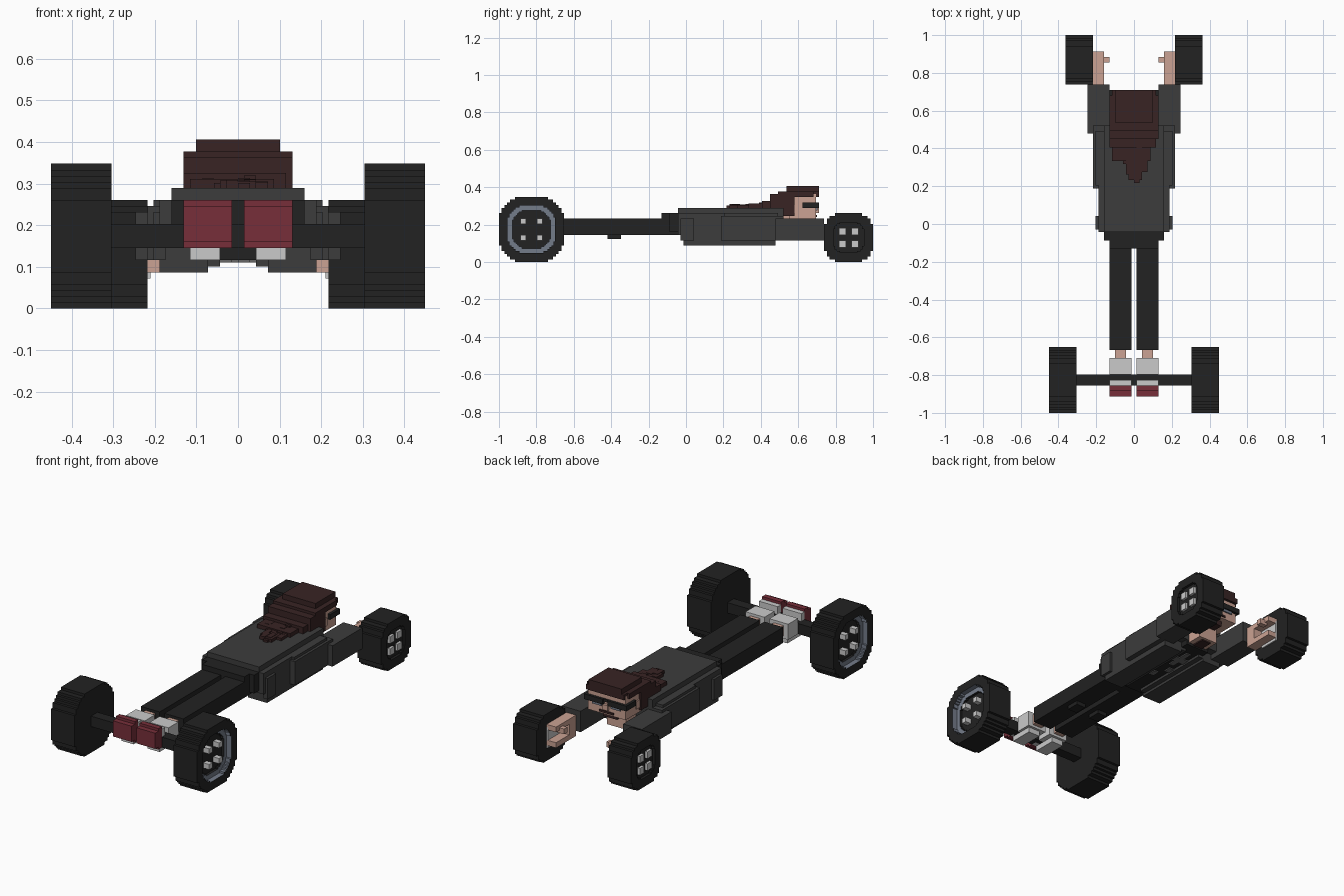
import bpy
import bmesh
import random
from mathutils import Vector

UNIT = 1 / 69  # edge length of one block

default_cube = bpy.data.objects.get("Cube")
if default_cube:
    bpy.data.objects.remove(default_cube)


def make_material(name, hex_colour):
    """Flat colour from an sRGB hex string, stored as linear values."""
    srgb = [int(hex_colour[i:i + 2], 16) / 255 for i in (0, 2, 4)]
    linear = [((c + 0.055) / 1.055) ** 2.4 for c in srgb] + [1]
    mat = bpy.data.materials.new(name)
    mat.use_nodes = True
    mat.diffuse_color = linear
    shader = mat.node_tree.nodes["Principled BSDF"]
    shader.inputs["Base Color"].default_value = linear
    shader.inputs["Roughness"].default_value = 0.9
    return mat


black = make_material("black", "222222")
jacket_grey = make_material("jacket grey", "3c3c3c")
hair_brown = make_material("hair brown", "382424")
skin = make_material("skin", "cba293")
white = make_material("off white", "cacaca")
red = make_material("sole red", "772f3a")
steel = make_material("steel", "747c8a")
print_grey = make_material("print grey", "666666")


def finish(name, bm, materials):
    bmesh.ops.recalc_face_normals(bm, faces=bm.faces)
    mesh = bpy.data.meshes.new(name)
    bm.to_mesh(mesh)
    bm.free()
    for mat in materials:
        mesh.materials.append(mat)
    obj = bpy.data.objects.new(name, mesh)
    bpy.context.scene.collection.objects.link(obj)
    return obj


def blocks(name, mat, *boxes):
    """One object from boxes given as x, y and z ranges in block units."""
    bm = bmesh.new()
    for x0, x1, y0, y1, z0, z1 in boxes:
        low, high = Vector((x0, y0, z0)), Vector((x1, y1, z1))
        cube = bmesh.ops.create_cube(bm, size=1)["verts"]
        for vert in cube:
            size = high - low
            vert.co = ((low + high) / 2 + vert.co * size) * UNIT
    return finish(name, bm, [mat])


def pair(name, mat, *boxes):
    """The same blocks on the left and mirrored on the right."""
    blocks("left_" + name, mat, *boxes)
    flipped = [(-b[1], -b[0], *b[2:]) for b in boxes]
    blocks("right_" + name, mat, *flipped)


def stepped_outline(radius, cuts):
    """Octagon-like outline whose corners are cut in block steps."""
    corner = []
    for row, cut in enumerate(cuts):
        corner.append((radius - cut, radius - row))
        corner.append((radius - cut, radius - row - 1))
    corner.append((radius, radius - len(cuts)))
    points = []
    for turn in range(4):
        points += corner
        corner = [(b, -a) for a, b in corner]
    return points


def wheel(name, side, y, radius, cuts, rings):
    """Sweep the outline through (scale, x, material) rings and cap both ends."""
    bm = bmesh.new()
    outline = stepped_outline(radius, cuts)
    loops = []
    for scale, x, mat_index in rings:
        loops.append([bm.verts.new(Vector((side * x, y + a * scale, radius + b * scale)) * UNIT)
                      for a, b in outline])
    count = len(outline)
    for ring, inner, outer in zip(rings[1:], loops, loops[1:]):
        for i in range(count):
            j = (i + 1) % count
            face = bm.faces.new((inner[i], inner[j], outer[j], outer[i]))
            face.material_index = ring[2]
    bm.faces.new(loops[0])
    bm.faces.new(loops[-1])
    finish(name, bm, [black, steel])


# Wheels: large pair at the feet with a steel ring, small pair at the hands
for side, label in ((1, "left"), (-1, "right")):
    wheel(label + "_front_wheel", side, -57, 12, (6, 4, 3, 2, 1, 1),
          [(1, 21, 0), (1, 31, 0), (.73, 31, 0), (.73, 29, 1), (.58, 29, 1), (.58, 28, 0)])
    wheel(label + "_rear_wheel", side, 60, 9, (4, 2, 1, 1),
          [(1, 15, 0), (1, 25, 0), (.62, 25, 0), (.62, 24, 0)])


def bolts(name, x0, x1, y, z, near, far):
    spans = ((-far, -near), (near, far))
    pair(name, white, *[(x0, x1, y + a, y + b, z + c, z + d)
                        for a, b in spans for c, d in spans])


bolts("front_wheel_bolts", 28, 30.5, -57, 12, 2, 4)
bolts("rear_wheel_bolts", 24, 25, 60, 9, 1, 3.6)
pair("rear_wheel_inner_plate", white, (14.5, 15, 55, 63, 5, 13))
blocks("axle", black, (-21, 21, -59, -55, 10, 14))

# Shoes hooked around the axle, ankles and legs
pair("shoe_sole", red, (1, 9, -63, -59, 11, 17), (1, 9, -61, -59, 10, 18))
pair("shoe", white, (1, 9, -55, -49, 10, 16), (1, 9, -59, -57, 10, 17),
     (3, 8, -59, -50, 8, 10))
pair("ankle", skin, (3, 7, -49, -46, 11, 15))
pair("leg", black, (1, 9, -46, -6, 10, 16), (3, 7, -29, -24, 8.5, 10))
blocks("hips", black, (-9, 9, -9, -3, 10, 18), (-11, 11, -6, -2, 11, 18))

# Open jacket over a dark shirt
blocks("jacket", jacket_grey, (-13, 13, -3, 22, 10, 18), (-11, 11, -3, 36, 10, 20),
       (-14, 14, 14, 34, 10, 18))
pair("jacket_panel", jacket_grey, (3, 11, 0, 33, 7, 10), (5, 13, -1, 33, 6, 10))
pair("jacket_hem", jacket_grey, (12, 14, -2, 3, 8, 16))
blocks("shirt", black, (-5, 5, -2, 36, 8, 10))
blocks("shirt_print", print_grey, (-3, 3, 24, 27, 7.6, 8), (-1, 1, 21, 31, 7.6, 8),
       (-3, -1, 16, 19, 7.6, 8), (0, 2, 11, 14, 7.6, 8))

# Arms reaching out to grip the small wheels
pair("sleeve", jacket_grey, (10, 15, 13, 36, 8, 17), (9, 17, 33, 51, 8, 16))
pair("hand", skin, (11, 15, 51, 55, 6, 14), (11, 15, 55, 63, 12, 14),
     (11, 15, 55, 63, 6, 8), (9, 12, 59, 61, 11, 13))

# Head and face
blocks("neck", skin, (-4, 4, 34, 42, 9, 17))
blocks("face", skin, (-8, 8, 38, 48, 16, 25), (-1, 1, 48, 49, 18, 20))
pair("ear", skin, (8, 8.5, 40, 42, 18, 21))
blocks("mouth", hair_brown, (-3, 3, 48, 48.4, 16.6, 17.4))
blocks("beard", hair_brown, (-3, 3, 40, 46, 14, 16), (-2, 2, 36, 41, 8.5, 10))
pair("glasses_frame", black, (1, 7, 48, 49, 20, 22), (8, 9, 43, 48, 20, 22),
     (7, 9, 47, 49, 20, 22))
blocks("glasses_bridge", black, (-1, 1, 48, 48.5, 21, 22))
pair("glasses_lens", steel, (2, 6, 48, 48.5, 19, 20))

# Hair: cap, fringe and long layered strands down the back
blocks("hair_cap", hair_brown, (-7, 7, 37, 49, 26, 28), (-9, 9, 34, 47, 24, 26),
       (-8, 8, 47, 49, 24, 26), (-9, 9, 31, 40, 17, 25))
blocks("hair_back", hair_brown, (-9, 8, 28, 34, 17, 22.5), (-8, 6, 23, 28, 20, 21.5),
       (-3, 5, 19, 23, 20, 21))
rng = random.Random(4)
strands = []
for step in range(44):
    y = rng.randint(15, 32)
    spread = min(8, max(2, (y - 12) // 2))
    x = rng.randint(-spread, spread - 1)
    top = 20.5 + rng.random() + max(0, y - 24) * 0.2
    strands.append((x, x + 2, y, y + rng.randint(2, 5), 19, top))
blocks("hair_strands", hair_brown, *strands)
